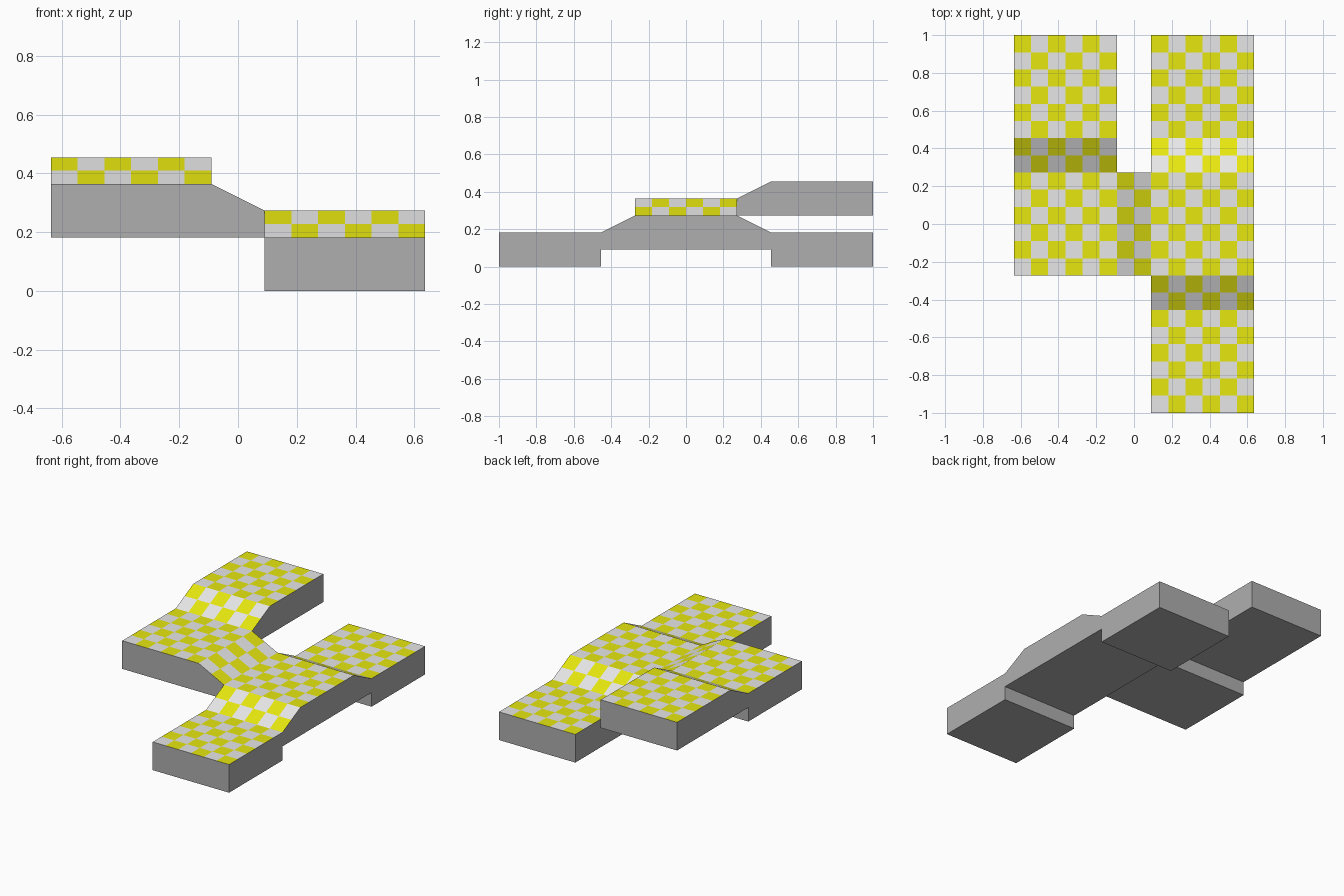
import bpy, bmesh

if "Cube" in bpy.data.objects:
    bpy.data.objects.remove(bpy.data.objects["Cube"])

U = 1 / 11  # one checker square; the model is 14 x 22 x 5 squares


def material(name, rgb):
    m = bpy.data.materials.new(name)
    m.diffuse_color = (*rgb, 1)
    m.use_nodes = True
    m.node_tree.nodes["Principled BSDF"].inputs["Base Color"].default_value = m.diffuse_color
    return m


MATS = [material("light_grey", (0.8, 0.8, 0.8)),
        material("yellow", (0.8, 0.8, 0.005)),
        material("side_grey", (0.43, 0.43, 0.43))]


def ramp(v, start):
    """0 before start, rising to 1 two squares later."""
    return min(max((v - start) / 2, 0), 1)


def deck(name, x0, x1, y0, y1, bottom, top):
    """Slab with a checkered top following top(x, y), plain sides, flat base."""
    bm = bmesh.new()
    nx, ny = x1 - x0, y1 - y0
    grid = [[bm.verts.new((x0 + i, y0 + j, top(x0 + i, y0 + j)))
             for j in range(ny + 1)] for i in range(nx + 1)]
    for i in range(nx):
        for j in range(ny):
            f = bm.faces.new((grid[i][j], grid[i + 1][j],
                              grid[i + 1][j + 1], grid[i][j + 1]))
            f.material_index = (x0 + i + y0 + j) % 2  # checker rule
    # walls down from the rim, then the base
    rim = [e for e in bm.edges if e.is_boundary]
    geom = bmesh.ops.extrude_edge_only(bm, edges=rim)["geom"]
    for v in geom:
        if isinstance(v, bmesh.types.BMVert):
            v.co.z = bottom
    for f in geom:
        if isinstance(f, bmesh.types.BMFace):
            f.material_index = 2
    loop = [e for e in bm.edges if e.is_boundary]
    for f in bmesh.ops.edgeloop_fill(bm, edges=loop)["faces"]:
        f.material_index = 2
    bmesh.ops.recalc_face_normals(bm, faces=bm.faces)
    bmesh.ops.scale(bm, vec=(U, U, U), verts=bm.verts)
    me = bpy.data.meshes.new(name)
    bm.to_mesh(me)
    bm.free()
    for m in MATS:
        me.materials.append(m)
    bpy.context.collection.objects.link(bpy.data.objects.new(name, me))


# low end decks on the right
deck("front_right_deck", 1, 7, -11, -5, 0, lambda x, y: 2)
deck("back_right_deck", 1, 7, 5, 11, 0, lambda x, y: 2)
# middle right deck with a ramp down at each end
deck("middle_right_deck", 1, 7, -5, 5, 1, lambda x, y: 3 - ramp(abs(y), 3))
# middle left deck with a ramp down to the right
deck("middle_left_deck", -7, 1, -3, 3, 2, lambda x, y: 4 - ramp(x, -1))
# highest deck with its ramp up from the middle left
deck("back_left_deck", -7, -1, 3, 11, 3, lambda x, y: 4 + ramp(y, 3))
